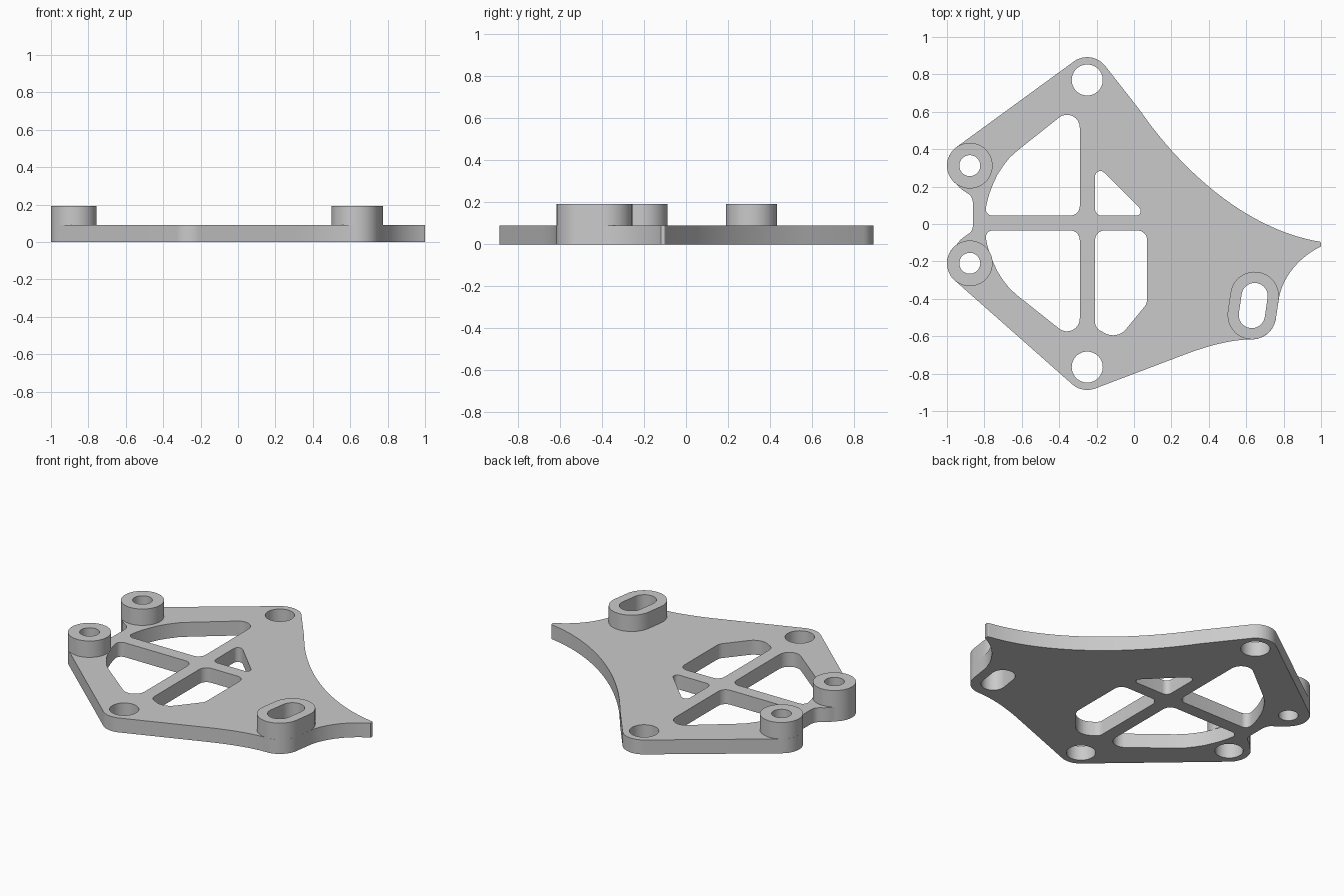
import bpy, bmesh
from math import cos, sin, radians
from mathutils import Vector
from mathutils.geometry import interpolate_bezier

cube = bpy.data.objects.get("Cube")
if cube:
    bpy.data.objects.remove(cube, do_unlink=True)

grey = bpy.data.materials.new("plain grey")
colour = (0.59, 0.59, 0.59, 1)
grey.diffuse_color = colour
grey.use_nodes = True
grey.node_tree.nodes["Principled BSDF"].inputs["Base Color"].default_value = colour

PLATE_TOP, BOSS_TOP = 0.09, 0.192


def arc(c, r, a0, a1, n=16):
    """Points on an arc, angles in degrees."""
    angles = [radians(a0 + (a1 - a0) * i / n) for i in range(n + 1)]
    return [Vector((c[0] + r * cos(a), c[1] + r * sin(a))) for a in angles]


def circle(c, r, n=48):
    return arc(c, r, 0, 360, n)[:-1]


def bezier(a, b, c, d, n=20):
    pts = [Vector((*p, 0)) for p in (a, b, c, d)]
    return [p.to_2d() for p in interpolate_bezier(*pts, n)]


def rounded(corners, n=8):
    """Closed polygon from (x, y, fillet radius) corners."""
    out = []
    for i, (x, y, r) in enumerate(corners):
        p = Vector((x, y))
        if r == 0:
            out.append(p)
            continue
        u = (Vector(corners[i - 1][:2]) - p).normalized()
        v = (Vector(corners[(i + 1) % len(corners)][:2]) - p).normalized()
        half = u.angle(v) / 2
        centre = p + (u + v).normalized() * (r / sin(half))
        reach = r * cos(half) / sin(half)
        start, end = p + u * reach - centre, p + v * reach - centre
        for k in range(n + 1):
            out.append(centre + start.slerp(end, k / n).normalized() * r)
    return out


def slot(a, b, r, tilt):
    return arc(a, r, tilt, tilt + 180) + arc(b, r, tilt + 180, tilt + 360)


def prism(name, loops, z0, z1):
    """Extrude an outline with holes between two heights."""
    bm = bmesh.new()
    caps = ([], [])
    for loop in loops:
        pts = [p for i, p in enumerate(loop) if (p - loop[i - 1]).length > 1e-4]
        rings = [[bm.verts.new((p.x, p.y, z)) for p in pts] for z in (z0, z1)]
        for i in range(len(pts)):
            a, b = rings[0][i - 1], rings[0][i]
            c, d = rings[1][i], rings[1][i - 1]
            bm.faces.new((a, b, c, d))
            caps[0].append(bm.edges.get((a, b)))
            caps[1].append(bm.edges.get((c, d)))
    for edges in caps:
        bmesh.ops.triangle_fill(bm, edges=edges, use_beauty=True)
    bmesh.ops.recalc_face_normals(bm, faces=bm.faces[:])
    mesh = bpy.data.meshes.new(name)
    bm.to_mesh(mesh)
    bm.free()
    mesh.materials.append(grey)
    obj = bpy.data.objects.new(name, mesh)
    bpy.context.collection.objects.link(obj)
    bpy.ops.object.select_all(action="DESELECT")
    obj.select_set(True)
    bpy.context.view_layer.objects.active = obj
    bpy.ops.object.shade_smooth_by_angle(angle=radians(30))


# Key centres
back_hole, front_hole = (-0.25, 0.77), (-0.25, -0.765)
back_boss, front_boss = (-0.878, 0.312), (-0.878, -0.21)
slot_back, slot_front = (0.645, -0.385), (0.63, -0.487)
tilt = -8

# Plate outline, counter-clockwise from the pointed tip
outline = bezier((0.995, -0.095), (0.60, -0.03), (0.25, 0.29), (0.03, 0.61), 32)
outline += arc(back_hole, 0.122, 37, 126)
outline += arc(back_boss, 0.122, 126, 235)
outline += bezier((-0.948, 0.212), (-0.90, 0.15), (-0.86, 0.18), (-0.86, 0.09))
outline += bezier((-0.86, 0.01), (-0.86, -0.07), (-0.90, -0.04), (-0.948, -0.11))
outline += arc(front_boss, 0.122, 125, 230)
outline += arc(front_hole, 0.122, 230, 291)
outline += bezier((0.30, -0.687), (0.42, -0.645), (0.52, -0.62), (0.62, -0.617))
outline += arc(slot_front, 0.13, 270, 360 + tilt)
outline += bezier((0.774, -0.403), (0.79, -0.29), (0.88, -0.18), (0.99, -0.125))
outline += [Vector((1.0, -0.12)), Vector((1.0, -0.10))]

# Lightening windows; the two large ones mirror each other
back_window = rounded([
    (-0.29, 0.045, 0.05), (-0.29, 0.657, 0.068), (-0.62, 0.395, 0),
    (-0.665, 0.355, 0), (-0.70, 0.31, 0), (-0.73, 0.264, 0), (-0.755, 0.21, 0),
    (-0.773, 0.163, 0), (-0.785, 0.12, 0), (-0.80, 0.045, 0.035)])
front_window = [Vector((p.x, 0.01 - p.y)) for p in back_window]
triangle_window = rounded([
    (-0.208, 0.045, 0.035), (0.07, 0.045, 0.024), (-0.208, 0.323, 0.028)])
lower_window = rounded([
    (-0.208, -0.035, 0.05), (-0.208, -0.555, 0.05), (-0.09, -0.62, 0.09),
    (0.07, -0.425, 0.06), (0.07, -0.035, 0.05)])
slot_hole = slot(slot_back, slot_front, 0.07, tilt)

prism("base_plate", [
    outline, back_window, front_window, triangle_window, lower_window,
    circle(back_hole, 0.083), circle(front_hole, 0.083), slot_hole,
    circle(back_boss, 0.056), circle(front_boss, 0.08)], 0, PLATE_TOP)

# Raised bosses
for name, centre in (("back_round_boss", back_boss), ("front_round_boss", front_boss)):
    prism(name, [circle(centre, 0.122), circle(centre, 0.056)], PLATE_TOP, BOSS_TOP)
prism("slotted_boss", [slot(slot_back, slot_front, 0.13, tilt), slot_hole],
      PLATE_TOP, BOSS_TOP)
